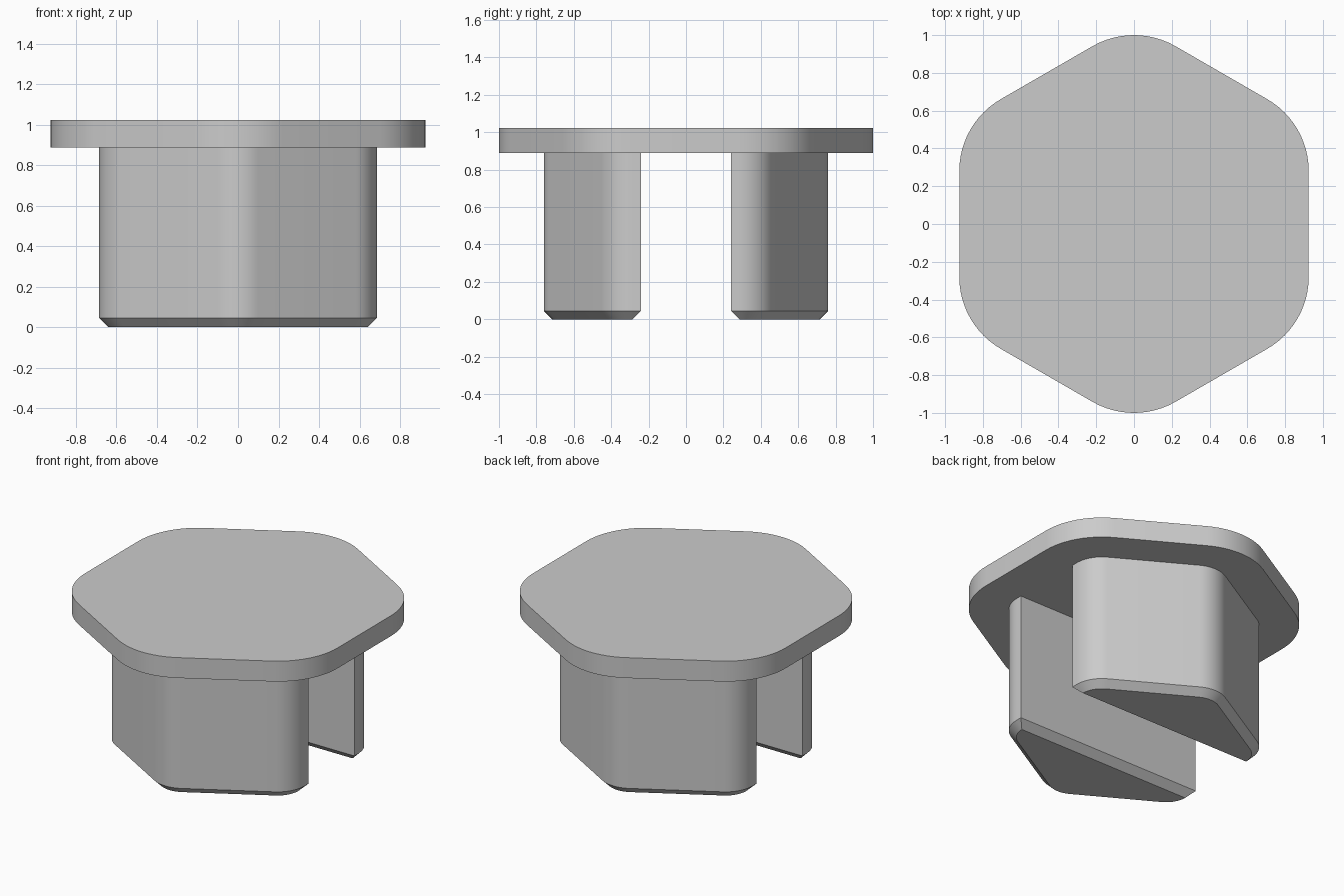
import bpy, bmesh
from math import sin, cos, radians, sqrt

cube = bpy.data.objects.get("Cube")
if cube:
    bpy.data.objects.remove(cube, do_unlink=True)

PLATE_BOTTOM, PLATE_TOP = 0.888, 1.023
CHAMFER = 0.045

grey = bpy.data.materials.new("plain grey")
grey.use_nodes = True
grey.diffuse_color = (0.6, 0.6, 0.6, 1)
grey.node_tree.nodes["Principled BSDF"].inputs["Base Color"].default_value = (0.6, 0.6, 0.6, 1)


def rounded_hexagon(apothem, radius, steps=12):
    """Outline with corners on the y axis, counter-clockwise from the right flat."""
    centre = (apothem - radius) * 2 / sqrt(3)
    points = []
    for corner in range(6):
        middle = 30 + 60 * corner
        cx, cy = centre * cos(radians(middle)), centre * sin(radians(middle))
        for i in range(steps + 1):
            a = radians(middle - 30 + 60 * i / steps)
            points.append((cx + radius * cos(a), cy + radius * sin(a)))
    return points


def half_hexagon(apothem, radius, slot):
    """Back half of the outline, cut straight along the slot."""
    arc = [(x, max(y, slot)) for x, y in rounded_hexagon(apothem, radius) if y > 0]
    return [(apothem, slot)] + arc + [(-apothem, slot)]


def loft(name, rings):
    """Skin a stack of (outline, height) rings and cap both ends."""
    bm = bmesh.new()
    loops = [[bm.verts.new((x, y, z)) for x, y in outline] for outline, z in rings]
    n = len(loops[0])
    for low, high in zip(loops, loops[1:]):
        for i in range(n):
            j = (i + 1) % n
            bm.faces.new((low[i], low[j], high[j], high[i]))
    bm.faces.new(loops[0][::-1])
    bm.faces.new(loops[-1])
    bmesh.ops.remove_doubles(bm, verts=bm.verts, dist=0.0005)
    bmesh.ops.recalc_face_normals(bm, faces=bm.faces)
    mesh = bpy.data.meshes.new(name)
    bm.to_mesh(mesh)
    bm.free()
    mesh.materials.append(grey)
    obj = bpy.data.objects.new(name, mesh)
    bpy.context.collection.objects.link(obj)
    return obj


# Hexagonal cap plate
plate_outline = rounded_hexagon(0.925, 0.44)
parts = [loft("cap_plate", [(plate_outline, PLATE_BOTTOM), (plate_outline, PLATE_TOP)])]

# Two half-hexagon legs, chamfered around the foot, either side of an open slot
foot = half_hexagon(0.685 - CHAMFER, 0.2 - CHAMFER, 0.24 + CHAMFER)
shaft = half_hexagon(0.685, 0.2, 0.24)
for name, turn in (("back_leg", 0), ("front_leg", 180)):
    leg = loft(name, [(foot, 0), (shaft, CHAMFER), (shaft, PLATE_BOTTOM)])
    leg.rotation_euler.z = radians(turn)
    parts.append(leg)

# Smooth the rounded corners, keep the hard edges
bpy.ops.object.select_all(action='DESELECT')
for part in parts:
    part.select_set(True)
bpy.context.view_layer.objects.active = parts[0]
bpy.ops.object.shade_smooth_by_angle(angle=radians(30))
